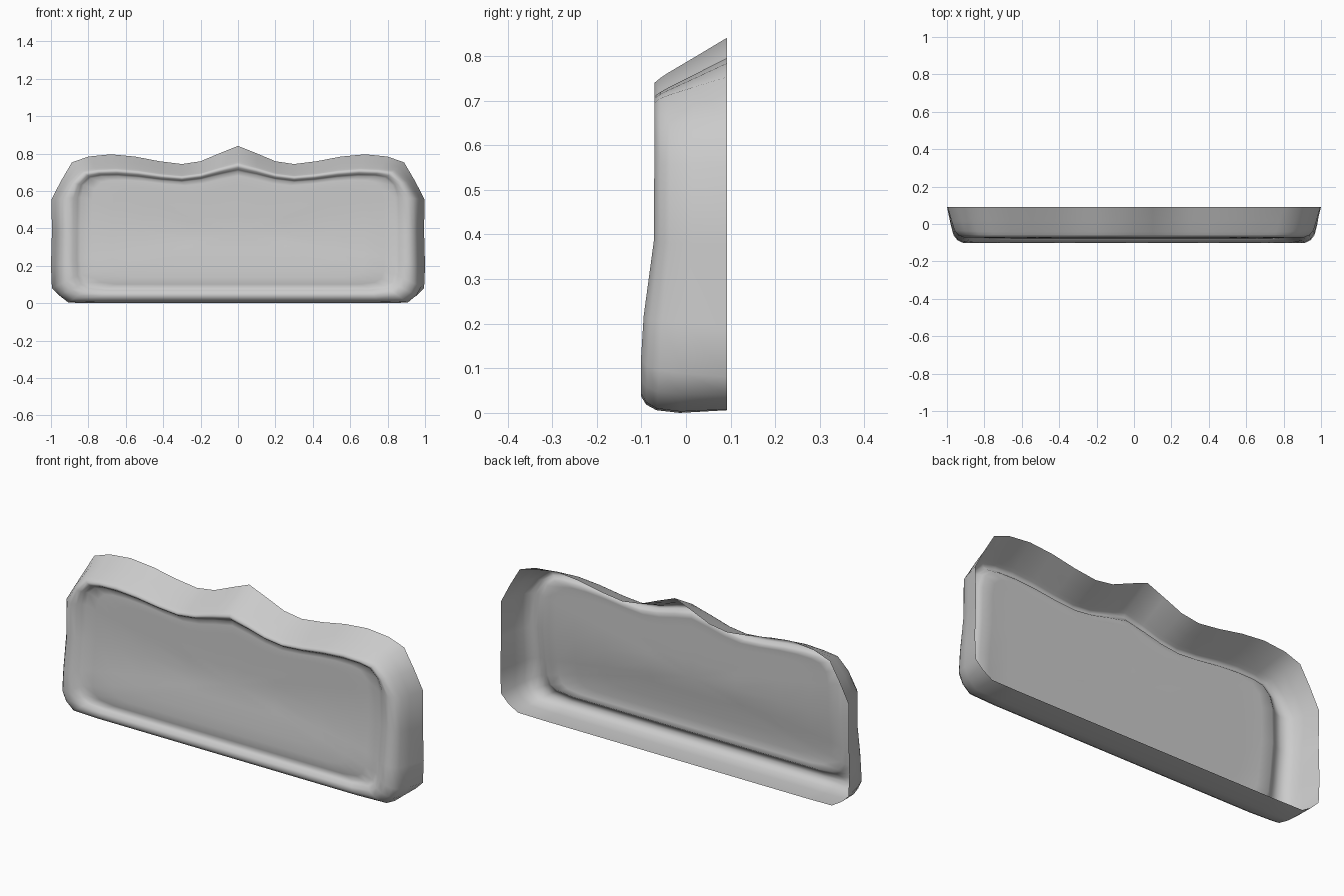
import bpy, bmesh

if "Cube" in bpy.data.objects:
    bpy.data.objects.remove(bpy.data.objects["Cube"])

# Right half of the shell, bottom centre -> top centre:
# (rim x, rim z, panel edge x, panel edge z, side type: 0 bottom, 1 side, 2 top)
HALF = [
    (0.00, .010, 0.00, .085, 0), (0.40, .010, 0.38, .085, 0),
    (0.75, .010, 0.70, .085, 0), (0.90, .012, 0.785, .095, 0.1),
    (0.955, .045, 0.82, .115, 0.4), (0.995, .085, 0.838, .16, 0.8),
    (1.00, .20, 0.842, .24, 1), (0.995, .38, 0.842, .40, 1),
    (0.997, .56, 0.838, .57, 1), (0.945, .66, 0.825, .635, 1.3),
    (0.888, .757, 0.785, .672, 1.7), (0.80, .788, 0.73, .682, 2),
    (0.68, .80, 0.64, .683, 2), (0.55, .788, 0.53, .675, 2),
    (0.42, .763, 0.41, .660, 2), (0.30, .748, 0.30, .652, 2),
    (0.20, .763, 0.20, .664, 2), (0.10, .805, 0.10, .688, 2),
    (0.00, .845, 0.00, .708, 2),
]
# Rim-to-panel cross-sections: (inset fraction, depth 0 = rim .. 1 = front)
BOTTOM = [(0, 0), (-.08, .55), (.0, .82), (.17, .94), (.42, 1), (.68, .98), (.86, .90), (1, .84)]
SIDE = [(0, 0), (.14, .48), (.24, .78), (.36, .92), (.54, 1), (.74, .97), (.88, .89), (1, .84)]
TOP = [(0, 0), (.32, .45), (.58, .82), (.66, .92), (.74, 1), (.85, .97), (.93, .90), (1, .84)]
BACK = 0.092


def front_y(z):
    """Front surface bulges forward near the bottom."""
    u = min(max((0.42 - z) / 0.28, 0), 1)
    return -0.071 - 0.030 * u * u * (3 - 2 * u)


def section(kind, i):
    a, b, f = (BOTTOM, SIDE, kind) if kind <= 1 else (SIDE, TOP, kind - 1)
    return [p + (q - p) * f for p, q in zip(a[i], b[i])]


# Full loop by mirroring the half outline
loop = HALF + [(-p[0], p[1], -p[2], p[3], p[4]) for p in HALF[-2:0:-1]]
bm = bmesh.new()
rings = []
for i in range(len(TOP)):
    ring = []
    for ax, az, bx, bz, kind in loop:
        t, d = section(kind, i)
        x, z = ax + (bx - ax) * t, az + (bz - az) * t
        ring.append(bm.verts.new((x, BACK + (front_y(z) - BACK) * d, z)))
    rings.append(ring)

# Recessed panel: shrinking rings to a centre point
CZ = 0.38
for s in (0.93, 0.8, 0.6, 0.3):
    ring = []
    for _, _, bx, bz, _ in loop:
        z = CZ + (bz - CZ) * s
        ring.append(bm.verts.new((bx * s, front_y(z) + 0.024, z)))
    rings.append(ring)
centre = bm.verts.new((0, front_y(CZ) + 0.024, CZ))

n = len(loop)
for r0, r1 in zip(rings, rings[1:]):
    for j in range(n):
        k = (j + 1) % n
        bm.faces.new((r0[j], r0[k], r1[k], r1[j]))
for j in range(n):
    bm.faces.new((rings[-1][j], rings[-1][(j + 1) % n], centre))

# Rest on the ground
low = min(v.co.z for v in bm.verts)
for v in bm.verts:
    v.co.z -= low
for f in bm.faces:
    f.smooth = True

mesh = bpy.data.meshes.new("back_cushion_shell")
bm.to_mesh(mesh)
bm.free()
obj = bpy.data.objects.new("back_cushion_shell", mesh)
bpy.context.collection.objects.link(obj)
